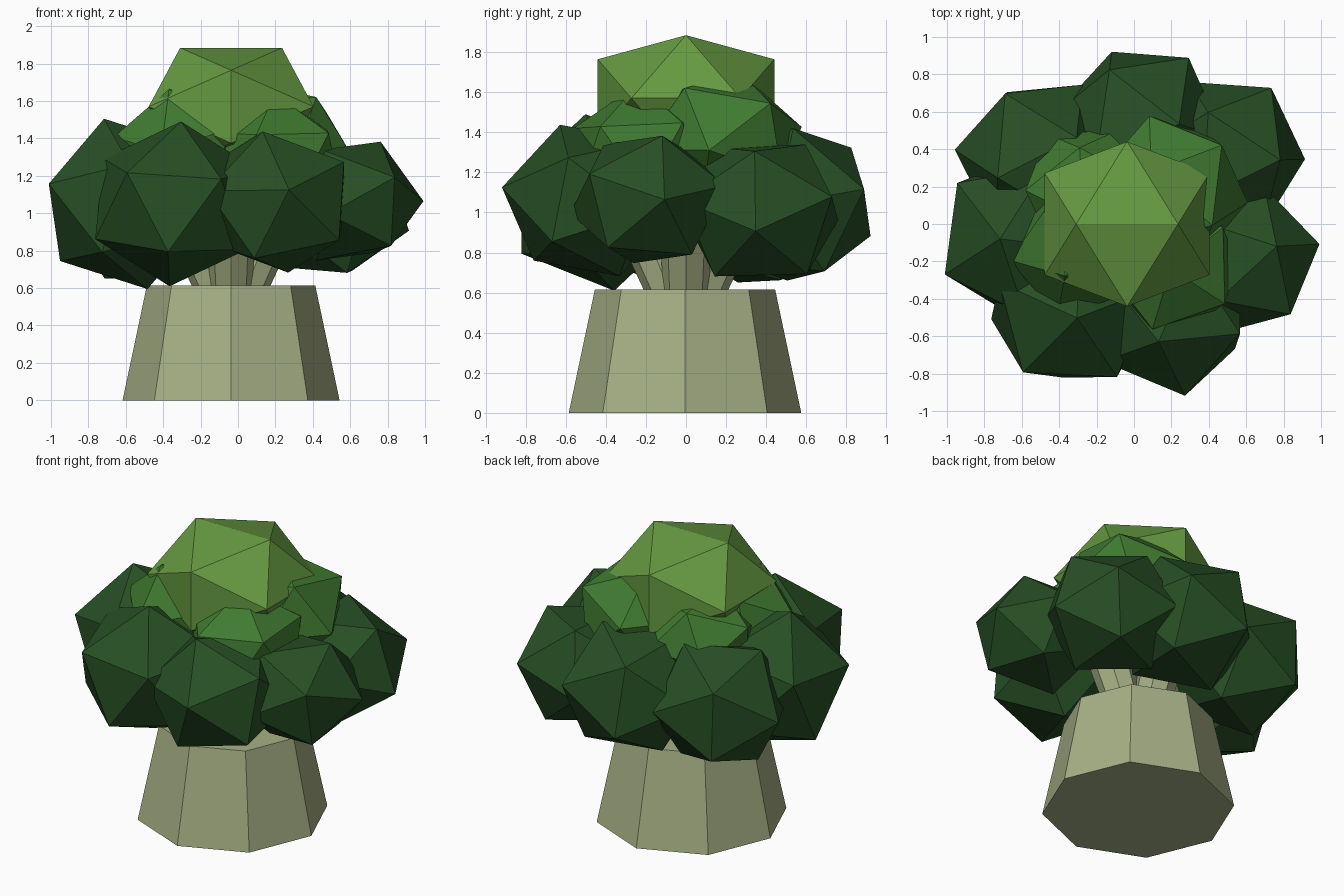
import bpy, bmesh, math
from mathutils import Vector, Matrix

if "Cube" in bpy.data.objects:
    bpy.data.objects.remove(bpy.data.objects["Cube"])


def material(name, rgb):
    m = bpy.data.materials.new(name)
    m.diffuse_color = (*rgb, 1)
    m.use_nodes = True
    m.node_tree.nodes["Principled BSDF"].inputs["Base Color"].default_value = m.diffuse_color
    return m


STALK = material("stalk_green", (0.385, 0.435, 0.235))
DARK = material("dark_leaf", (0.02, 0.078, 0.018))
MID = material("mid_leaf", (0.05, 0.195, 0.03))
LIGHT = material("light_leaf", (0.13, 0.32, 0.053))


def finish(bm, name, mat):
    me = bpy.data.meshes.new(name)
    bm.to_mesh(me)
    bm.free()
    me.materials.append(mat)
    ob = bpy.data.objects.new(name, me)
    bpy.context.collection.objects.link(ob)


def blob(name, mat, centre, r, d1, d2, squash=1.0):
    """Icosahedron with one corner along d1 and a neighbouring corner towards d2."""
    z = Vector(d1).normalized()
    x = Vector(d2)
    x = (x - z * x.dot(z)).normalized()
    rot = Matrix((x, z.cross(x), z)).transposed().to_4x4()
    bm = bmesh.new()
    bmesh.ops.create_icosphere(bm, subdivisions=1, radius=r)
    bm.transform(Matrix.Translation(centre) @ Matrix.Diagonal((1, 1, squash, 1)) @ rot)
    finish(bm, name, mat)


def taper(name, a, b, r1, r2, sides=8):
    """Capped tapered cylinder from point a to point b."""
    a, b = Vector(a), Vector(b)
    axis = b - a
    bm = bmesh.new()
    bmesh.ops.create_cone(bm, cap_ends=True, segments=sides, radius1=r1, radius2=r2,
                          depth=axis.length)
    q = axis.to_track_quat('Z', 'Y').to_matrix().to_4x4()
    bm.transform(Matrix.Translation((a + b) / 2) @ q)
    finish(bm, name, STALK)


CX = -0.037

# thick trunk
taper("trunk", (CX, -0.005, 0), (CX, -0.005, 0.615), 0.58, 0.45)

# outer ring of dark florets: centre, radius, corner direction, neighbour direction, squash
outer = [
    ((0.20, -0.48, 1.06), 0.45, (0.16, -0.97, 0.16), (0.365, 0, 0.23), 0.9),
    ((-0.335, -0.43, 1.05), 0.48, (0.03, -0.07, 0.46), (-0.245, -0.34, 0.15), 0.93),
    ((-0.60, -0.07, 1.05), 0.47, (-0.12, -0.01, 0.47), (-0.40, -0.19, 0.14), 1.0),
    ((-0.51, 0.36, 1.02), 0.45, (-0.18, 0.34, 0.24), (-0.43, 0.02, -0.02), 0.95),
    ((0.03, 0.52, 1.04), 0.46, (-0.17, 0.32, 0.32), (0.22, 0.40, 0.13), 0.93),
    ((0.49, 0.37, 1.01), 0.44, (0.37, -0.02, -0.10), (0.16, -0.02, 0.35), 0.9),
    ((0.59, -0.19, 1.065), 0.41, (0.97, 0.20, 0.0), (0.10, 0.05, 0.30), 0.87),
]
for i, (c, r, d1, d2, s) in enumerate(outer):
    blob(f"outer_floret_{i + 1}", DARK, c, r, d1, d2, s)

# four splayed branches under the crown
for i in range(4):
    t = math.radians(90 * i)
    d = Vector((math.cos(t), math.sin(t), 0))
    base = Vector((CX, 0, 0.55))
    taper(f"branch_{i + 1}", base + d * 0.06, base + d * 0.26 + Vector((0, 0, 0.5)),
          0.11, 0.14)

# middle ring of florets
middle = [
    ((0.20, -0.22, 1.27), 0.39, (0.29, -0.21, 0.17), (-0.13, -0.32, 0.14), 0.95),
    ((0.20, 0.18, 1.37), 0.42, (0.29, 0.26, 0.23), (-0.10, 0.31, 0.05), 0.82),
    ((-0.25, 0.18, 1.32), 0.37, (-0.30, 0.0, 0.15), (-0.20, 0.28, -0.05), 0.85),
    ((-0.30, -0.13, 1.32), 0.38, (-0.07, -0.15, 0.35), (-0.32, -0.07, 0.11), 1.0),
]
for i, (c, r, d1, d2, s) in enumerate(middle):
    blob(f"middle_floret_{i + 1}", MID, c, r, d1, d2, s)

# flattened top floret
blob("top_floret", LIGHT, (CX, 0, 1.57), 0.518, (0.2725, 0, 0.441), (-0.2725, 0, 0.441), 0.714)
